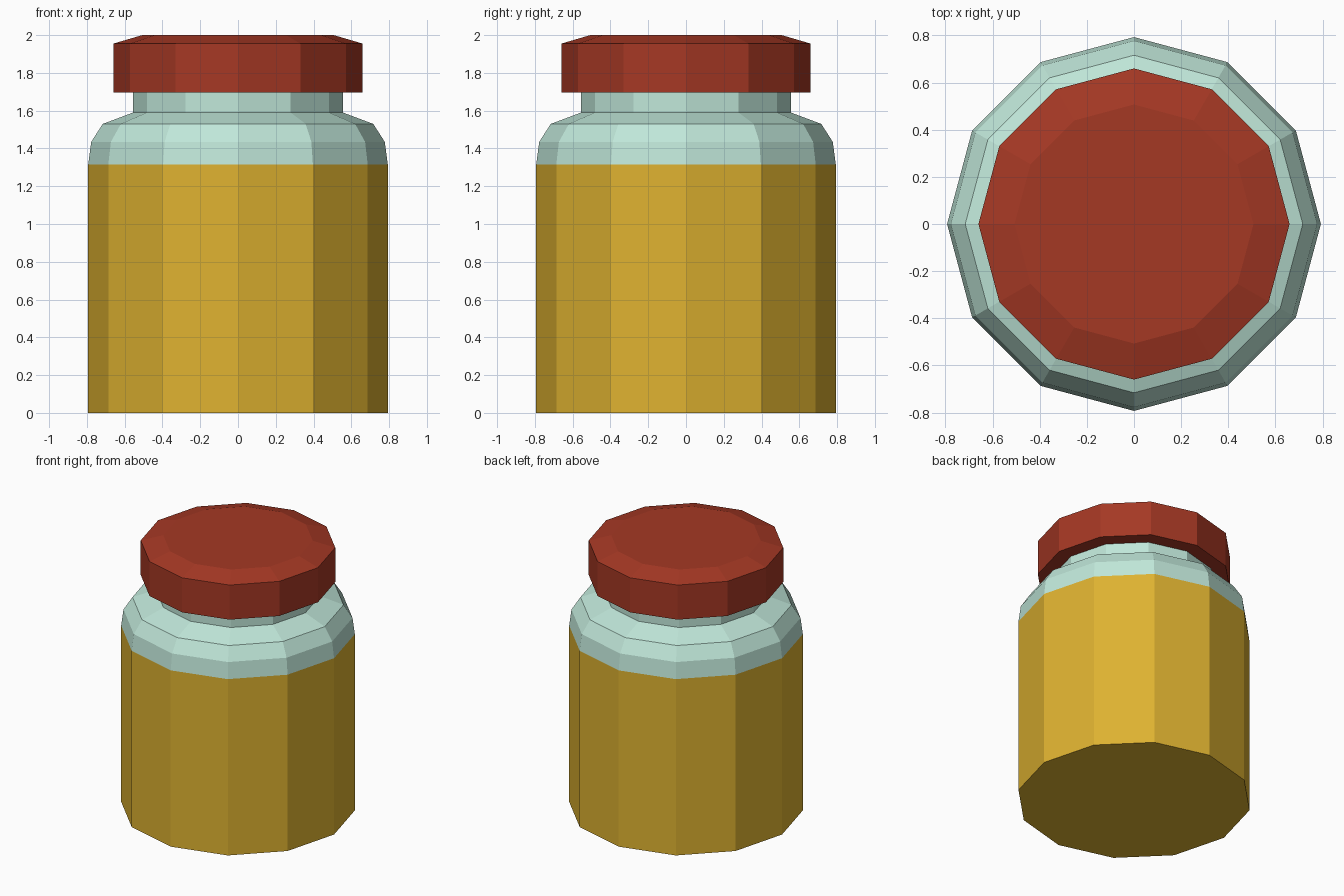
import bpy, bmesh, math

if "Cube" in bpy.data.objects:
    bpy.data.objects.remove(bpy.data.objects["Cube"])

SIDES = 12


def material(name, rgb):
    # sRGB 0-255 to linear
    lin = [((c / 255 + 0.055) / 1.055) ** 2.4 for c in rgb]
    m = bpy.data.materials.new(name)
    m.diffuse_color = (*lin, 1)
    m.use_nodes = True
    m.node_tree.nodes["Principled BSDF"].inputs["Base Color"].default_value = m.diffuse_color
    return m


def lathe(name, profile, mats):
    """Flat-faced turned solid from (radius, z) rings, capped at both ends."""
    bm = bmesh.new()
    rings = [[bm.verts.new((r * math.cos(i * math.tau / SIDES),
                            r * math.sin(i * math.tau / SIDES), z))
              for i in range(SIDES)] for r, z in profile]
    for a, b in zip(rings, rings[1:]):
        for i in range(SIDES):
            j = (i + 1) % SIDES
            bm.faces.new((a[i], a[j], b[j], b[i]))
    bm.faces.new(rings[0][::-1])
    bm.faces.new(rings[-1])
    bmesh.ops.recalc_face_normals(bm, faces=bm.faces)
    mesh = bpy.data.meshes.new(name)
    bm.to_mesh(mesh)
    bm.free()
    for m in mats:
        mesh.materials.append(m)
    obj = bpy.data.objects.new(name, mesh)
    bpy.context.collection.objects.link(obj)
    return obj


honey = material("golden filling", (222, 178, 48))
glass = material("pale green glass", (192, 231, 217))
red = material("red lid", (165, 56, 36))

# Jar: filled body, rounded shoulder and neck
FILL = 1.315
jar = lathe("jar", [(0.793, 0), (0.793, FILL), (0.777, 1.435), (0.716, 1.53),
                    (0.556, 1.59), (0.556, 1.70)], [honey, glass])
for p in jar.data.polygons:
    p.material_index = 1 if p.center.z > FILL else 0

# Screw lid with bevelled top
lathe("lid", [(0.66, 1.697), (0.66, 1.955), (0.507, 2.0)], [red])
